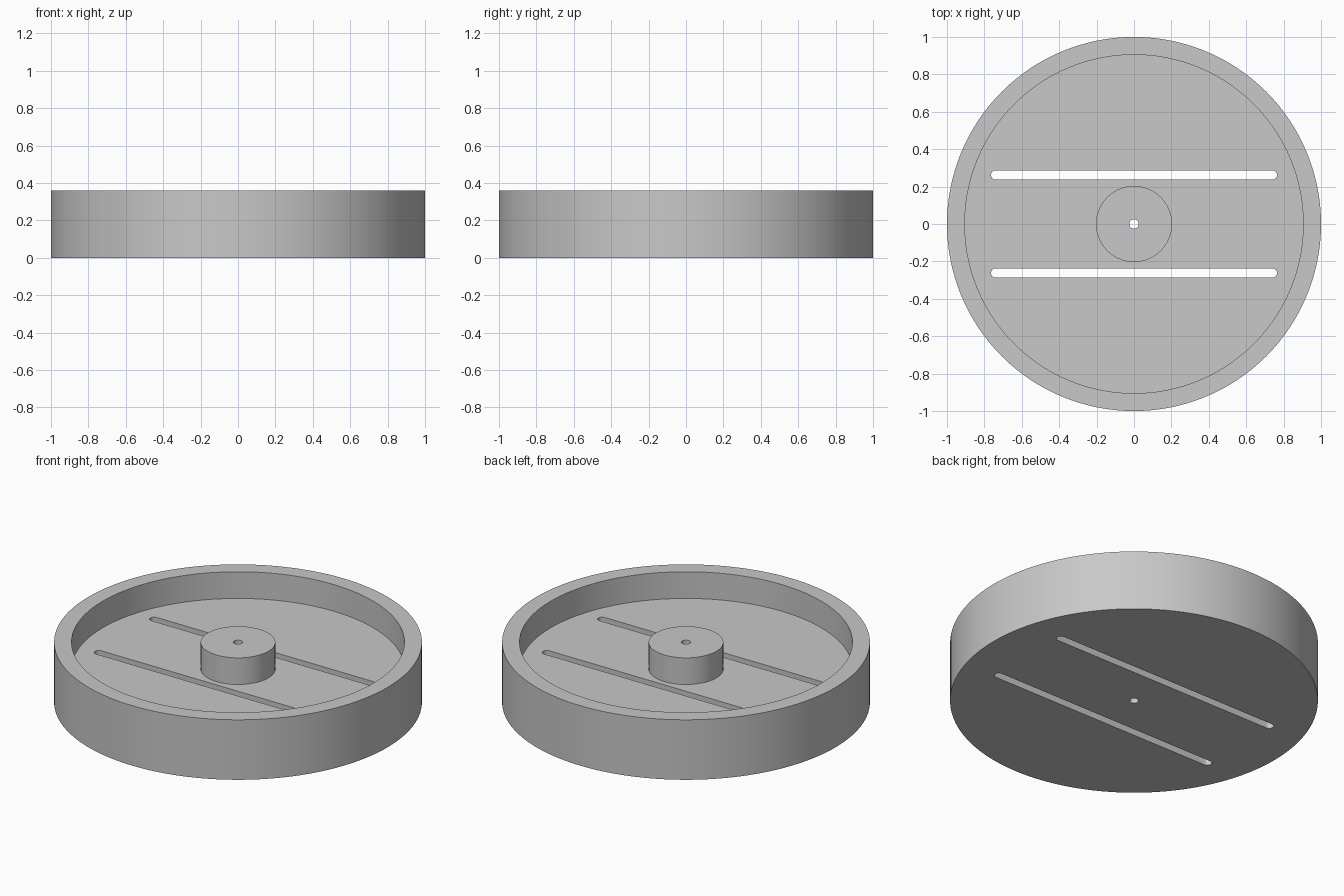
import bpy, bmesh, math
from mathutils import Matrix, Vector

old = bpy.data.objects.get("Cube")
if old:
    bpy.data.objects.remove(old, do_unlink=True)

SEGMENTS = 128
HEIGHT, FLOOR = 0.36, 0.2
RIM_OUT, RIM_IN, HUB, BORE = 1.0, 0.905, 0.203, 0.025
SLOT_Y, SLOT_HALF, SLOT_R = 0.262, 0.765, 0.025

grey = bpy.data.materials.new("plain grey")
grey.use_nodes = True
colour = (0.58, 0.58, 0.58, 1)
grey.diffuse_color = colour
grey.node_tree.nodes["Principled BSDF"].inputs["Base Color"].default_value = colour


def finish(name, bm):
    bmesh.ops.recalc_face_normals(bm, faces=bm.faces)
    mesh = bpy.data.meshes.new(name)
    bm.to_mesh(mesh)
    bm.free()
    mesh.materials.append(grey)
    obj = bpy.data.objects.new(name, mesh)
    bpy.context.collection.objects.link(obj)
    return obj


# Dish: rim, recessed floor and bored hub turned from one closed section
section = [(BORE, 0), (RIM_OUT, 0), (RIM_OUT, HEIGHT), (RIM_IN, HEIGHT),
           (RIM_IN, FLOOR), (HUB, FLOOR), (HUB, HEIGHT), (BORE, HEIGHT)]
bm = bmesh.new()
verts = [bm.verts.new((r, 0, z)) for r, z in section]
edges = [bm.edges.new((v, verts[i - 1])) for i, v in enumerate(verts)]
bmesh.ops.spin(bm, geom=verts + edges, axis=(0, 0, 1), cent=(0, 0, 0),
               angle=math.tau, steps=SEGMENTS, use_merge=True)
bmesh.ops.remove_doubles(bm, verts=bm.verts, dist=0.0001)
dish = finish("dish_with_hub", bm)

# Two round-ended slots cut through the floor
bm = bmesh.new()
for side in (-1, 1):
    outline = []
    for end in (1, -1):
        for i in range(13):
            a = math.pi * (i / 12 - 0.5)
            outline.append(bm.verts.new((
                end * (SLOT_HALF - SLOT_R + SLOT_R * math.cos(a)),
                side * SLOT_Y + end * SLOT_R * math.sin(a), -0.1)))
    face = bm.faces.new(outline)
    wall = bmesh.ops.extrude_face_region(bm, geom=[face])
    top = [g for g in wall["geom"] if isinstance(g, bmesh.types.BMVert)]
    bmesh.ops.translate(bm, verts=top, vec=(0, 0, FLOOR + 0.2))
cutter = finish("slot_cutter", bm)
cutter.hide_render = True

cut = dish.modifiers.new("slots", "BOOLEAN")
cut.operation = "DIFFERENCE"
cut.solver = "EXACT"
cut.object = cutter
bpy.context.view_layer.objects.active = dish
dish.select_set(True)
cutter.select_set(False)
bpy.ops.object.modifier_apply(modifier=cut.name)
bpy.data.objects.remove(cutter, do_unlink=True)

# Smooth round walls, crisp corners
bpy.ops.object.shade_smooth_by_angle(angle=math.radians(30))
